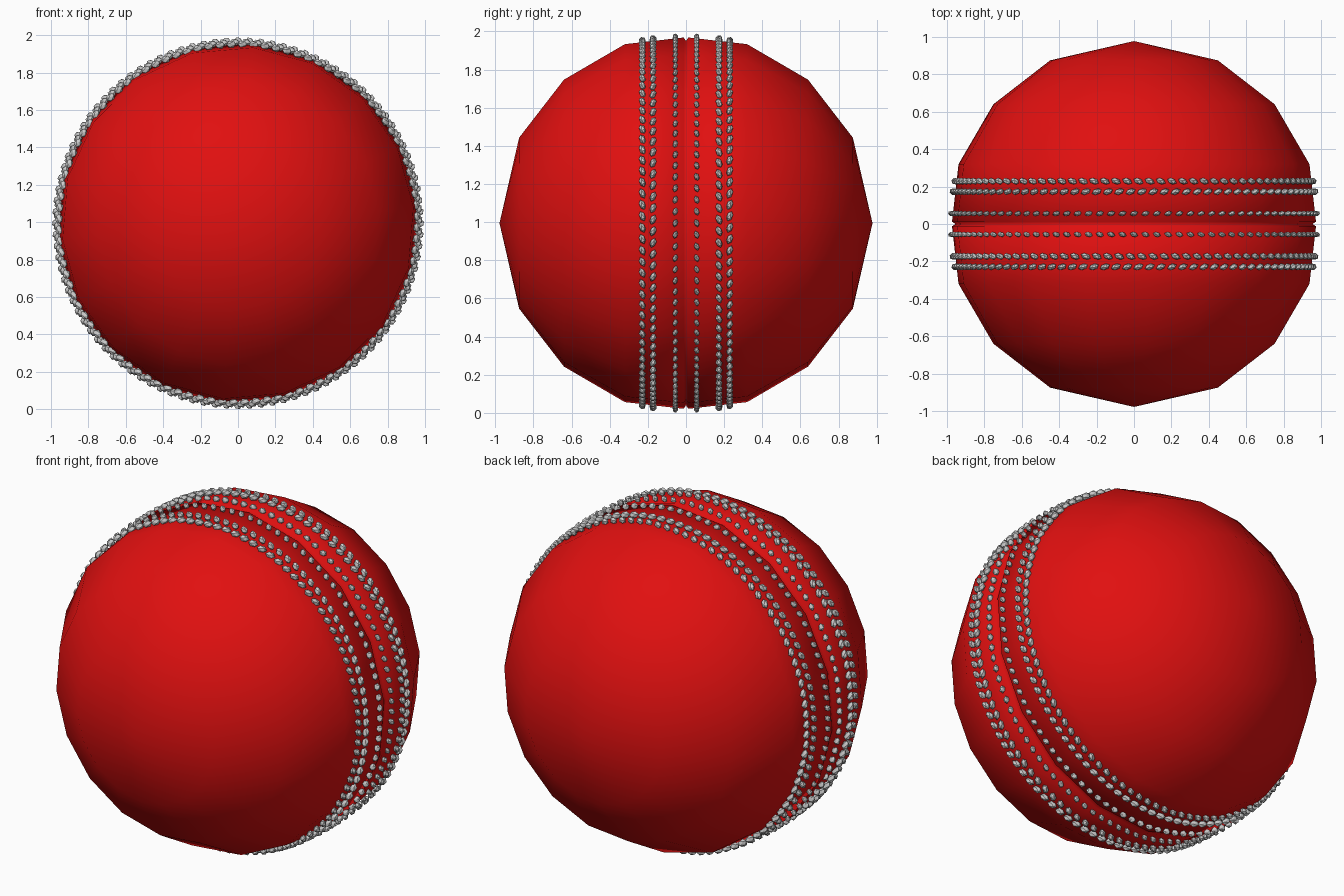
import bpy, bmesh, math
from mathutils import Matrix, Vector

if "Cube" in bpy.data.objects:
    bpy.data.objects.remove(bpy.data.objects["Cube"])

CENTRE = Vector((0, 0, 0.995))


def new_object(name, bm, material=None):
    bmesh.ops.recalc_face_normals(bm, faces=bm.faces[:])
    mesh = bpy.data.meshes.new(name)
    bm.to_mesh(mesh)
    bm.free()
    obj = bpy.data.objects.new(name, mesh)
    obj.location = CENTRE
    bpy.context.collection.objects.link(obj)
    if material:
        mesh.materials.append(material)
    return obj


red = bpy.data.materials.new("red_leather")
red.diffuse_color = (0.75, 0.005, 0.005, 1)
red.use_nodes = True
red.node_tree.nodes["Principled BSDF"].inputs["Base Color"].default_value = red.diffuse_color

# Ball body: coarse lathe around the y axis with a shallow groove at the seam
half = [(0.012, 0.977), (0.32, 0.942), (0.64, 0.755), (0.875, 0.45), (0.978, 0.0)]
profile = [(-y, r) for y, r in reversed(half)] + [(0, 0.958)] + half
SEGMENTS = 18
bm = bmesh.new()
rings = []
for i, (y, r) in enumerate(profile):
    if r == 0:
        rings.append([bm.verts.new((0, y, 0))] * SEGMENTS)
        continue
    ring = []
    for k in range(SEGMENTS):
        a = 2 * math.pi * k / SEGMENTS + 0.09
        ring.append(bm.verts.new((r * math.cos(a), y, r * math.sin(a))))
    rings.append(ring)
for low, high in zip(rings, rings[1:]):
    for k in range(SEGMENTS):
        n = (k + 1) % SEGMENTS
        corners = [low[k], low[n], high[n], high[k]]
        bm.faces.new(list(dict.fromkeys(corners)))
body = new_object("ball_body", bm, red)
for p in body.data.polygons:
    p.use_smooth = True


# Stitch rows: rings of small faceted beads, slightly slanted
def stitch_row(name, y, radius, size, slant, count=100, phase=0.0):
    bm = bmesh.new()
    for k in range(count):
        a = 2 * math.pi * (k + phase) / count
        m = (Matrix.Rotation(-a, 4, 'Y')
             @ Matrix.Translation((radius, y, 0))
             @ Matrix.Rotation(slant, 4, 'X')
             @ Matrix.Diagonal((size[0], size[1], size[2], 1)))
        bmesh.ops.create_icosphere(bm, subdivisions=1, radius=1, matrix=m)
    new_object(name, bm)


for side, label in ((-1, "front"), (1, "back")):
    stitch_row(label + "_inner_stitches", side * 0.056, 0.976, (0.02, 0.014, 0.022), 0.3 * side)
    stitch_row(label + "_middle_stitches", side * 0.173, 0.967, (0.021, 0.017, 0.028),
               0.4 * side, phase=0.3)
    stitch_row(label + "_outer_stitches", side * 0.229, 0.957, (0.021, 0.017, 0.028),
               -0.4 * side, phase=0.6)
